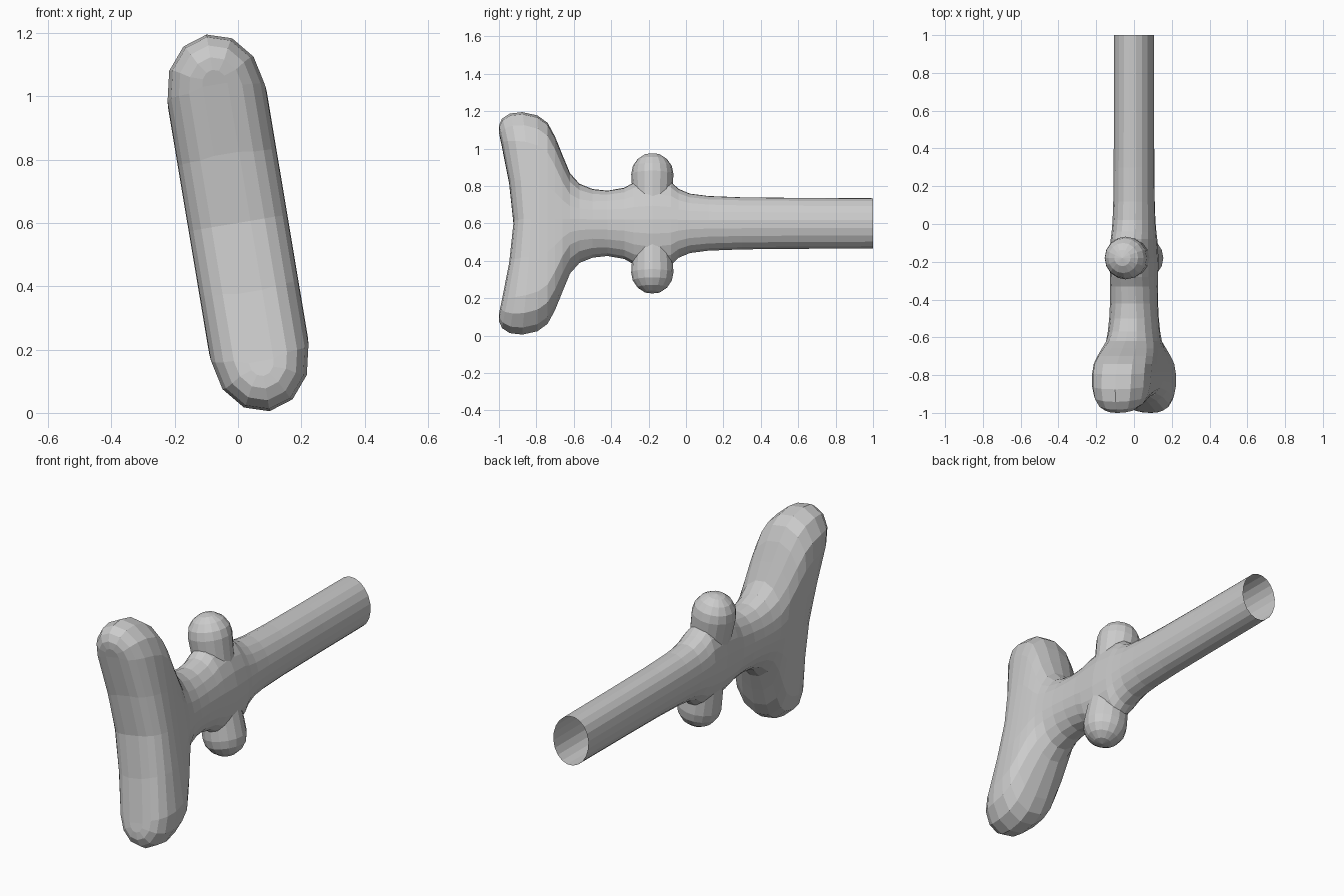
import bpy, bmesh
from math import sin, cos, pi, radians
from mathutils import Matrix

if "Cube" in bpy.data.objects:
    bpy.data.objects.remove(bpy.data.objects["Cube"])

# Everything leans about the y axis and sits at mid height 0.6
PLACE = Matrix.Translation((0, 0, 0.6)) @ Matrix.Rotation(radians(-9.5), 4, 'Y')
CAP, SIDE = 7, 3
N = 2 * (CAP + SIDE)


def finish(bm, name):
    bmesh.ops.recalc_face_normals(bm, faces=bm.faces)
    bm.transform(PLACE)
    me = bpy.data.meshes.new(name)
    bm.to_mesh(me)
    bm.free()
    ob = bpy.data.objects.new(name, me)
    bpy.context.collection.objects.link(ob)
    return ob


def section(h, w, s):
    """Closed outline blending from an ellipse (s=0) to a stadium (s=1)."""
    cap = min(h, 1.2 * w)
    pts = []
    for sign in (1, -1):
        for k in range(CAP):
            a = pi * k / (CAP - 1)
            pts.append((sign * w * cos(a), sign * (h - cap + cap * sin(a))))
        for k in range(SIDE):
            f = 1 - 2 * (k + 1) / (SIDE + 1)
            pts.append((-sign * w, sign * f * (h - cap)))
    out = []
    for i, (x, u) in enumerate(pts):
        a = pi / 2 + 2 * pi * (i - CAP // 2) / N
        out.append((x * s + w * cos(a) * (1 - s), u * s + h * sin(a) * (1 - s)))
    return out


# Shaft, neck and cross handle: y, forward bend, half height, half width, blend
RINGS = [
    (1.0, 0, .136, .106, 0), (.6, 0, .138, .106, 0), (.3, 0, .141, .107, 0),
    (.12, 0, .148, .109, 0), (.02, 0, .161, .112, 0), (-.04, 0, .187, .116, 0),
    (-.08, 0, .225, .119, 0), (-.18, 0, .245, .125, 0), (-.28, 0, .222, .124, 0),
    (-.33, 0, .193, .124, 0), (-.42, 0, .177, .126, 0), (-.50, 0, .186, .130, .1),
    (-.57, 0, .215, .136, .2), (-.62, 0, .272, .142, .4), (-.66, 0, .37, .148, .7),
    (-.70, 0, .47, .152, .9), (-.74, 0, .545, .156, 1), (-.785, .01, .585, .158, 1),
    (-.83, .045, .603, .156, 1), (-.868, .075, .595, .143, 1),
    (-.896, .095, .568, .118, 1), (-.914, .104, .53, .085, 1),
    (-.922, .105, .49, .04, 1),
]
bm = bmesh.new()
loops = []
for y, bend, h, w, s in RINGS:
    loops.append([bm.verts.new((x, y - bend * (abs(u) / .6) ** 1.5, u))
                  for x, u in section(h, w, s)])
for a, b in zip(loops, loops[1:]):
    for i in range(N):
        j = (i + 1) % N
        bm.faces.new((a[i], a[j], b[j], b[i]))
# Front of the handle, closed by strips across the bar
last = loops[-1]
for i in range(3, 13):
    quad = [last[i], last[i + 1], last[(5 - i) % N], last[(6 - i) % N]]
    bm.faces.new(list(dict.fromkeys(quad)))
finish(bm, "handle_and_shaft")

# Rounded pegs above and below the neck
for name, side in (("upper_peg", 1), ("lower_peg", -1)):
    bm = bmesh.new()
    bmesh.ops.create_uvsphere(bm, u_segments=16, v_segments=8, radius=.113)
    for v in bm.verts:
        if v.co.z < -.001:
            v.co.z -= .1
        v.co.z = side * (v.co.z + .267)
        v.co.y -= .18
    finish(bm, name)
